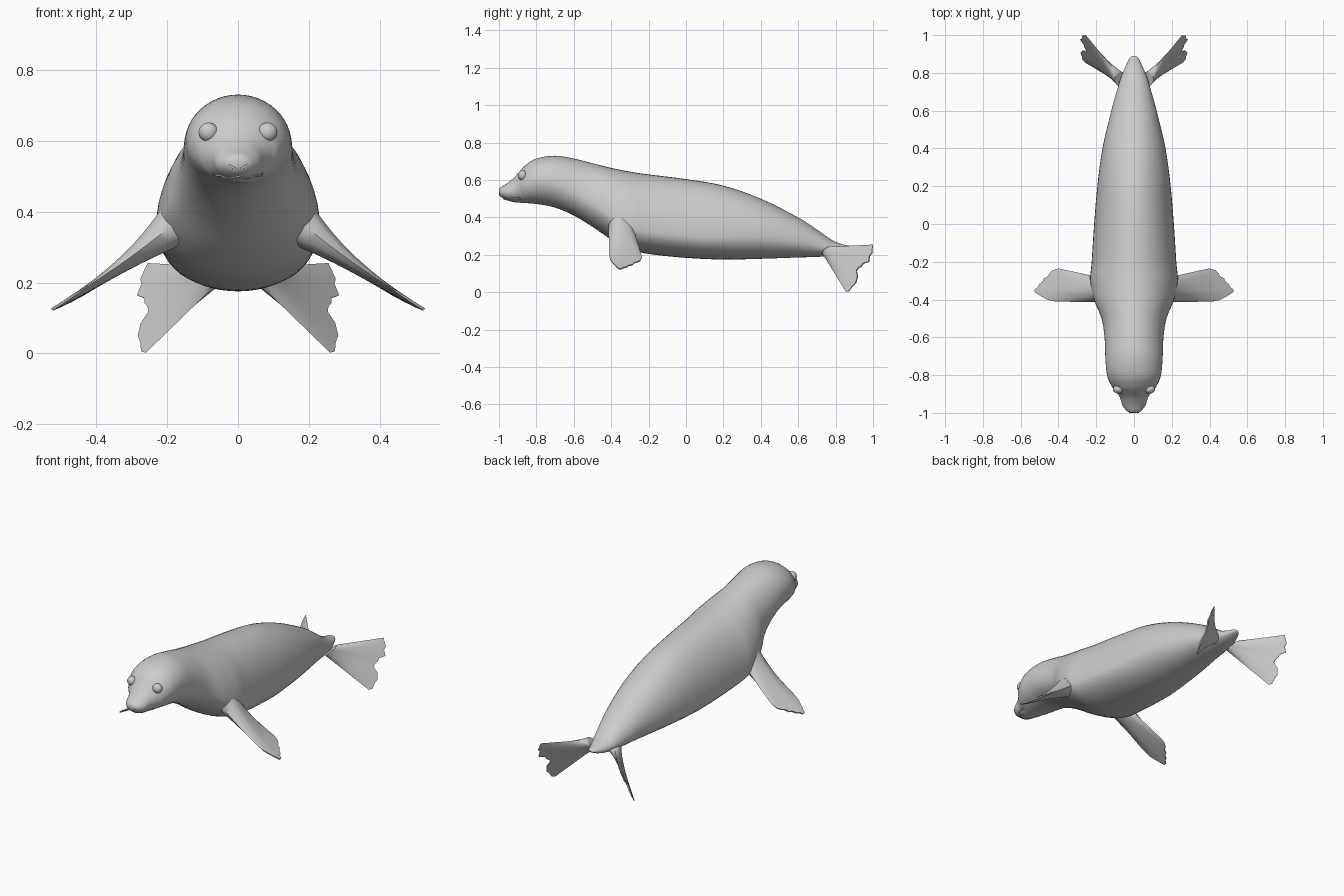
import bpy, bmesh, math
from mathutils import Vector
from mathutils.bvhtree import BVHTree

if "Cube" in bpy.data.objects:
    bpy.data.objects.remove(bpy.data.objects["Cube"])


def finish(name, bm, angle=60):
    bmesh.ops.recalc_face_normals(bm, faces=bm.faces)
    me = bpy.data.meshes.new(name)
    bm.to_mesh(me)
    ob = bpy.data.objects.new(name, me)
    bpy.context.collection.objects.link(ob)
    bpy.ops.object.select_all(action='DESELECT')
    bpy.context.view_layer.objects.active = ob
    ob.select_set(True)
    bpy.ops.object.shade_smooth_by_angle(angle=math.radians(angle))
    return ob


def spline(pts, n):
    # Catmull-Rom through tuples of any length
    pts = [Vector(p) for p in pts]
    out = []
    for i in range(len(pts) - 1):
        a, b, c, d = pts[max(i - 1, 0)], pts[i], pts[i + 1], pts[min(i + 2, len(pts) - 1)]
        for k in range(n):
            t = k / n
            out.append(0.5 * (2 * b + (c - a) * t + (2 * a - 5 * b + 4 * c - d) * t * t
                              + (3 * b - 3 * c + d - a) * t ** 3))
    return out + [pts[-1]]


# Body: half width vs y, with top, bottom and height fraction of the widest point
sections = [
    (-1.0, .018, .550, .526), (-.99, .038, .562, .510), (-.96, .061, .580, .493),
    (-.92, .074, .612, .482), (-.89, .093, .646, .479), (-.86, .118, .678, .477),
    (-.80, .143, .715, .472), (-.70, .152, .730, .453), (-.60, .156, .715, .410),
    (-.50, .172, .690, .350), (-.40, .212, .665, .282), (-.30, .232, .645, .230),
    (-.20, .224, .630, .205), (0, .211, .605, .184), (.20, .194, .570, .175),
    (.40, .167, .500, .179), (.60, .120, .400, .186), (.70, .092, .335, .189),
    (.78, .068, .280, .195), (.84, .042, .256, .207), (.875, .026, .248, .220),
    (.89, .008, .240, .230)]
SEG = 48
bm = bmesh.new()
rings = []
for y, w, top, bot in spline(sections, 4):
    f = .5 - .22 * max(0, min(1, (y + .75) / .4)) + .14 * max(0, min(1, (y - .1) / .5))
    zc = bot + f * (top - bot)
    ring = []
    for i in range(SEG):
        a = math.tau * i / SEG
        s = math.sin(a)
        ring.append(bm.verts.new((w * math.cos(a), y, zc + s * (top - zc if s > 0 else zc - bot))))
    rings.append(ring)
for p, q in zip(rings, rings[1:]):
    for i in range(SEG):
        j = (i + 1) % SEG
        bm.faces.new((p[i], p[j], q[j], q[i]))
bm.faces.new(rings[0])
bm.faces.new(rings[-1])
bm.normal_update()
bm.faces.ensure_lookup_table()
skin = BVHTree.FromBMesh(bm)
finish("body", bm)


def flipper(name, root, tip, place, normal, thick, side, rows=14):
    # ruled blade from a root line to a ragged tip outline, lens-shaped in section
    bm = bmesh.new()
    n = Vector(normal).normalized()
    cols = len(tip)
    lens = [0]
    for a, b in zip(tip, tip[1:]):
        lens.append(lens[-1] + math.dist(a, b))
    sheets = {1: [], -1: []}
    for sgn in sheets:
        for r in range(rows + 1):
            u = r / rows
            row = []
            for c in range(cols):
                v = lens[c] / lens[-1]
                base = Vector(root[0]).lerp(Vector(root[1]), v)
                p = Vector(place(*base.lerp(Vector(tip[c]), u)))
                h = (thick[0] * (1 - u) ** 3 + thick[1] * (1 - u) + thick[2]) \
                    * (4 * v * (1 - v)) ** .5
                p += n * (sgn * h)
                row.append(bm.verts.new((p.x * side, p.y, p.z)))
            sheets[sgn].append(row)
        g = sheets[sgn]
        for r in range(rows):
            for c in range(cols - 1):
                bm.faces.new((g[r][c], g[r][c + 1], g[r + 1][c + 1], g[r + 1][c]))
    for r in (0, rows):
        for c in range(cols - 1):
            bm.faces.new((sheets[1][r][c], sheets[1][r][c + 1], sheets[-1][r][c + 1], sheets[-1][r][c]))
    bmesh.ops.remove_doubles(bm, verts=bm.verts, dist=1e-5)
    return finish(name, bm, 50)


# Front flippers, outlined from above (x, y) and draped down along x
front_tip = [(.40, -.235), (.43, -.245), (.447, -.262), (.455, -.277), (.475, -.287),
             (.482, -.305), (.50, -.318), (.508, -.335), (.524, -.347), (.525, -.36),
             (.505, -.373), (.48, -.388), (.455, -.402), (.42, -.41)]


def front_place(x, y):
    z = .345 - .80 * (x - .20) + .37 * (x - .20) ** 2
    return (x, y, z - .1 * (y + .36))


# Hind flippers, outlined from the side (y, z) on a slanted plane
hind_tip = [(.855, .002), (.872, .006), (.888, .03), (.908, .05), (.918, .085), (.912, .115),
            (.922, .13), (.938, .14), (.948, .155), (.978, .163), (.982, .195), (.995, .21),
            (.997, .235), (1.0, .255)]


def hind_place(y, z):
    return (.09 + .854 * (y - .78) - .508 * (z - .21), y, z)


for side, tag in ((1, "left"), (-1, "right")):
    flipper("front_flipper_" + tag, ((.17, -.285), (.17, -.415)), front_tip,
            front_place, (.58, 0, .81), (.045, .016, .004), side)
    flipper("hind_flipper_" + tag, ((.735, .198), (.80, .245)), hind_tip,
            hind_place, (1, -.854, .508), (.022, .009, .004), side)


def ball(name, loc, scale):
    bpy.ops.mesh.primitive_uv_sphere_add(segments=24, ring_count=14, location=loc)
    ob = bpy.context.object
    ob.name = name
    ob.scale = scale
    bpy.ops.object.shade_smooth()
    return ob


def on_face(x, z):
    hit = skin.ray_cast(Vector((x, -2, z)), Vector((0, 1, 0)))[0]
    return hit if hit else Vector((x, -.95, z))


def crease(name, pts, radius):
    cu = bpy.data.curves.new(name, 'CURVE')
    cu.dimensions = '3D'
    cu.bevel_depth = radius
    sp = cu.splines.new('POLY')
    sp.points.add(len(pts) - 1)
    for p, (x, z) in zip(sp.points, pts):
        p.co = (*on_face(x, z), 1)
    bpy.context.collection.objects.link(bpy.data.objects.new(name, cu))


# Eyes and nostrils
for s, tag in ((1, "left"), (-1, "right")):
    ball("eye_" + tag, (.083 * s, -.874, .624), (.028, .024, .027))
    crease("nostril_" + tag, [(.008 * s, .520), (.016 * s, .525), (.026 * s, .530)], .003)

# Nose pad and mouth line
ball("nose", (0, -.986, .535), (.026, .013, .015))
crease("mouth", [(.068 * math.sin(k / 12 * math.pi / 2),
                  .496 + .012 * (k / 12) ** 2 + .003 * math.cos(k))
                 for k in range(-12, 13)], .003)
